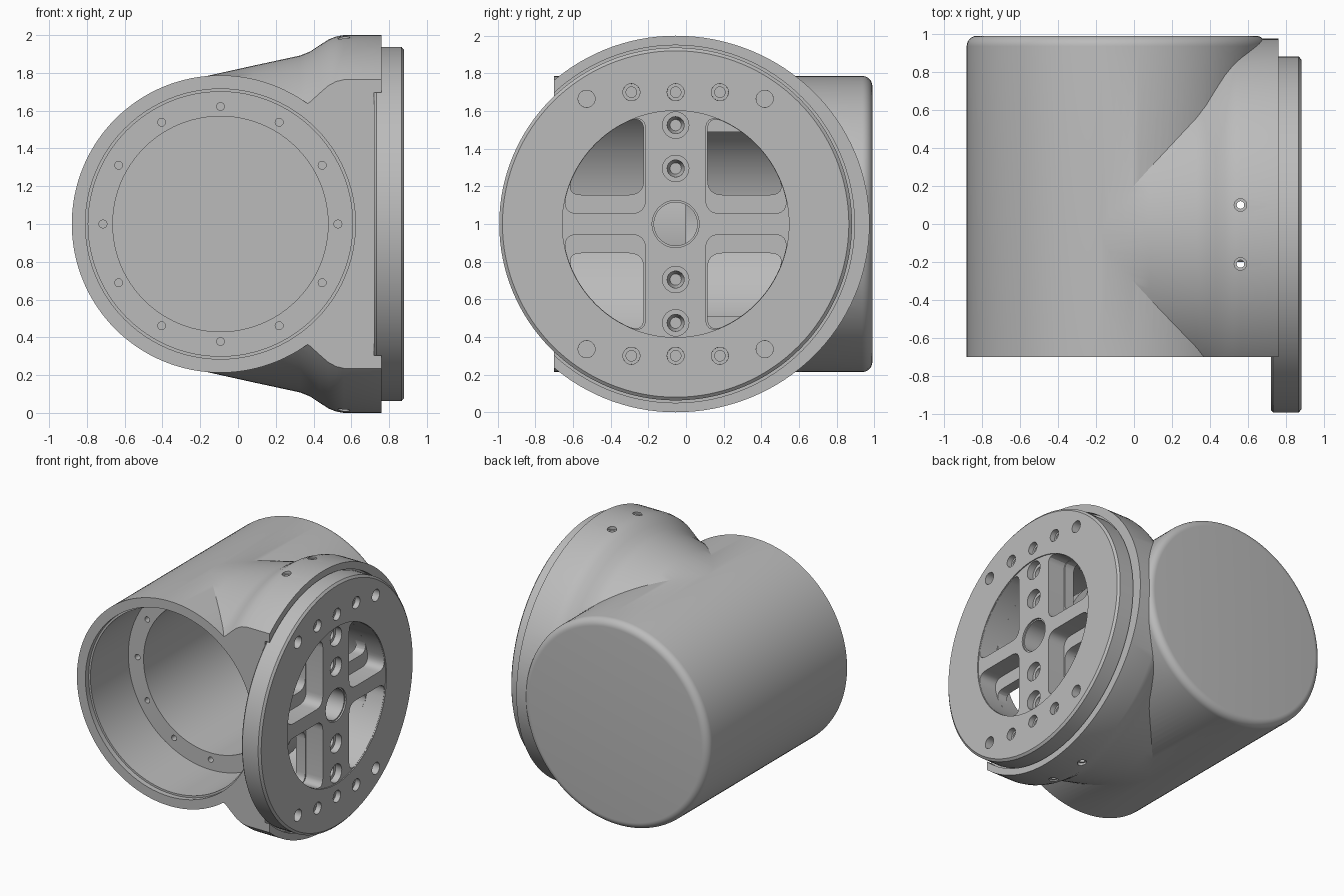
import bpy, bmesh
from math import sin, cos, pi, asin, acos, sqrt, radians

if "Cube" in bpy.data.objects:
    bpy.data.objects.remove(bpy.data.objects["Cube"])

grey = bpy.data.materials.new("machined_grey")
grey.use_nodes = True
grey.diffuse_color = (0.5, 0.5, 0.5, 1)
grey.node_tree.nodes["Principled BSDF"].inputs["Base Color"].default_value = (0.5, 0.5, 0.5, 1)

CX, CY, CZ = -0.093, -0.055, 1.0     # barrel axis x, flange axis y, shared height


def finish(bm, name):
    bmesh.ops.recalc_face_normals(bm, faces=bm.faces)
    mesh = bpy.data.meshes.new(name)
    bm.to_mesh(mesh)
    bm.free()
    mesh.materials.append(grey)
    ob = bpy.data.objects.new(name, mesh)
    bpy.context.scene.collection.objects.link(ob)
    return ob


def loft(rings, name):
    """Bridge closed rings of points and cap both ends."""
    bm = bmesh.new()
    vs = [[bm.verts.new(p) for p in ring] for ring in rings]
    n = len(vs[0])
    for a, b in zip(vs, vs[1:]):
        for i in range(n):
            j = (i + 1) % n
            bm.faces.new((a[i], a[j], b[j], b[i]))
    bm.faces.new(vs[0])
    bm.faces.new(vs[-1])
    return finish(bm, name)


def lathe(name, profile, axis, c, d, seg=96):
    """Turn (position, radius) pairs about an axis through (c, d)."""
    def place(a, u, v):
        return {"x": (a, c + u, d + v), "y": (c + u, a, d + v), "z": (c + u, d + v, a)}[axis]
    angles = [2 * pi * i / seg for i in range(seg)]
    return loft([[place(a, r * cos(t), r * sin(t)) for t in angles] for a, r in profile], name)


def prism(name, outline, x0, x1):
    return loft([[(x, y, z) for y, z in outline] for x in (x0, x1)], name)


def boolean(ob, other, op="DIFFERENCE"):
    bpy.context.view_layer.objects.active = ob
    mod = ob.modifiers.new("bool", "BOOLEAN")
    mod.operation, mod.solver, mod.object = op, "EXACT", other
    bpy.ops.object.modifier_apply(modifier=mod.name)
    bpy.data.objects.remove(other)


def bend(p, q, r, n=6):
    """Rounded corner from p to r around q."""
    return [tuple((1 - t) ** 2 * p[k] + 2 * t * (1 - t) * q[k] + t * t * r[k] for k in (0, 1))
            for t in [i / n for i in range(n + 1)]]


def window_outline(u0, v0, rad, d=0.08):
    """Quadrant of a disc with three rounded corners."""
    a0, a1 = asin(v0 / rad), acos(u0 / rad)
    b0, b1 = a0 + d / rad, a1 - d / rad
    on = lambda t: (rad * cos(t), rad * sin(t))
    top, side, corner = on(a1), on(a0), (u0, v0)
    pts = [on(b0 + (b1 - b0) * i / 20) for i in range(1, 20)]
    pts += bend(on(b1), top, (u0, top[1] - d))
    pts += bend((u0, v0 + d), corner, (u0 + d, v0))
    pts += bend((side[0] - d, v0), side, on(b0))
    return pts


def cut_windows(ob, u0, v0, x0, x1):
    for sy in (1, -1):
        for sz in (1, -1):
            pts = [(CY + sy * u, CZ + sz * v) for u, v in window_outline(u0, v0, 0.6)]
            boolean(ob, prism("cutter", pts, x0, x1))


# Housing: round-backed barrel joined to a flared collar
R, F = 0.787, 0.055
back_round = [(0.99 - F + F * sin(t), R - F + F * cos(t)) for t in [pi / 2 * i / 8 for i in range(9)]]
housing = lathe("housing", [(-0.75, R)] + back_round, "y", CX, CZ, 128)
flare = [(-0.2, 0.776), (0.08, 0.838), (0.33, 0.892), (0.38, 0.912), (0.43, 0.945),
         (0.48, 0.977), (0.52, 0.993), (0.56, 1.0), (0.76, 1.0)]
collar = lathe("collar", flare, "x", CY, CZ, 128)
for v in collar.data.vertices:
    if v.co.y > CY:
        v.co.y = CY + (v.co.y - CY) * 1.03
boolean(housing, collar, "UNION")

# Flat front, stepped barrel bore, collar bore with flange seat
boolean(housing, prism("cutter", [(-0.7, -1), (-2, -1), (-2, 3), (-0.7, 3)], -2, 2))
bore = [(-0.8, 0.715), (-0.66, 0.715), (-0.66, 0.7), (-0.05, 0.7), (-0.05, 0.57), (0.92, 0.57)]
boolean(housing, lathe("cutter", bore, "y", CX, CZ))
boolean(housing, lathe("cutter", [(0.2, 0.6), (0.72, 0.6), (0.72, 0.95), (0.9, 0.95)], "x", CY, CZ))

# Set-screw holes through the top and bottom of the collar
for s in (1, -1):
    screw = [(-0.1, 0.033), (0.03, 0.033), (0.03, 0.02), (1.97, 0.02), (1.97, 0.033), (2.1, 0.033)]
    boolean(housing, lathe("cutter", screw, "z", 0.56, CY + s * 0.155, 20))

# Bearing ledge inside the barrel with a circle of screw holes
ledge = lathe("bearing_ledge", [(-0.2, 0.74), (0.0, 0.74)], "y", CX, CZ)
boolean(ledge, lathe("cutter", [(-0.3, 0.57), (0.1, 0.57)], "y", CX, CZ))
for i in range(12):
    t = i * pi / 6
    boolean(ledge, lathe("cutter", [(-0.3, 0.021), (-0.1, 0.021)], "y",
                         CX + 0.622 * cos(t), CZ + 0.622 * sin(t), 16))

# Flange plate with chamfered edge and a slightly sunken spoked hub
flange = lathe("flange_plate", [(0.72, 0.925), (0.732, 0.937), (0.866, 0.937), (0.88, 0.92)],
               "x", CY, CZ, 128)
boolean(flange, lathe("cutter", [(0.872, 0.602), (0.95, 0.602)], "x", CY, CZ))
cut_windows(flange, 0.16, 0.055, 0.6, 1.0)

# Wider spokes behind the flange
spokes = lathe("rear_spokes", [(0.65, 0.62), (0.73, 0.62)], "x", CY, CZ)
cut_windows(spokes, 0.17, 0.155, 0.5, 1.0)

# Shaft hole
for ob in (flange, spokes):
    boolean(ob, lathe("cutter", [(0.5, 0.115), (0.86, 0.115), (0.86, 0.125), (1.0, 0.125)],
                      "x", CY, CZ, 48))

# Counterbored hub holes and the two rows of bolt holes
for s in (1, -1):
    for h in (0.295, 0.525):
        boolean(flange, lathe("cutter", [(0.75, 0.03), (0.79, 0.045), (0.82, 0.045), (0.82, 0.07),
                                         (1.0, 0.07)], "x", CY, CZ + s * h, 32))
    for y, h, r in ((0, 0.7, 0.028), (0.235, 0.7, 0.028), (-0.235, 0.7, 0.028),
                    (0.473, 0.665, 0.045), (-0.473, 0.665, 0.045)):
        boolean(flange, lathe("cutter", [(0.6, r), (0.84, r), (0.84, 0.045), (1.0, 0.046)],
                              "x", CY + y, CZ + s * h, 28))

# Smooth curved walls, keep machined edges sharp
for ob in (housing, ledge, flange, spokes):
    bpy.ops.object.select_all(action="DESELECT")
    ob.select_set(True)
    bpy.context.view_layer.objects.active = ob
    bpy.ops.object.shade_smooth_by_angle(angle=radians(25))
